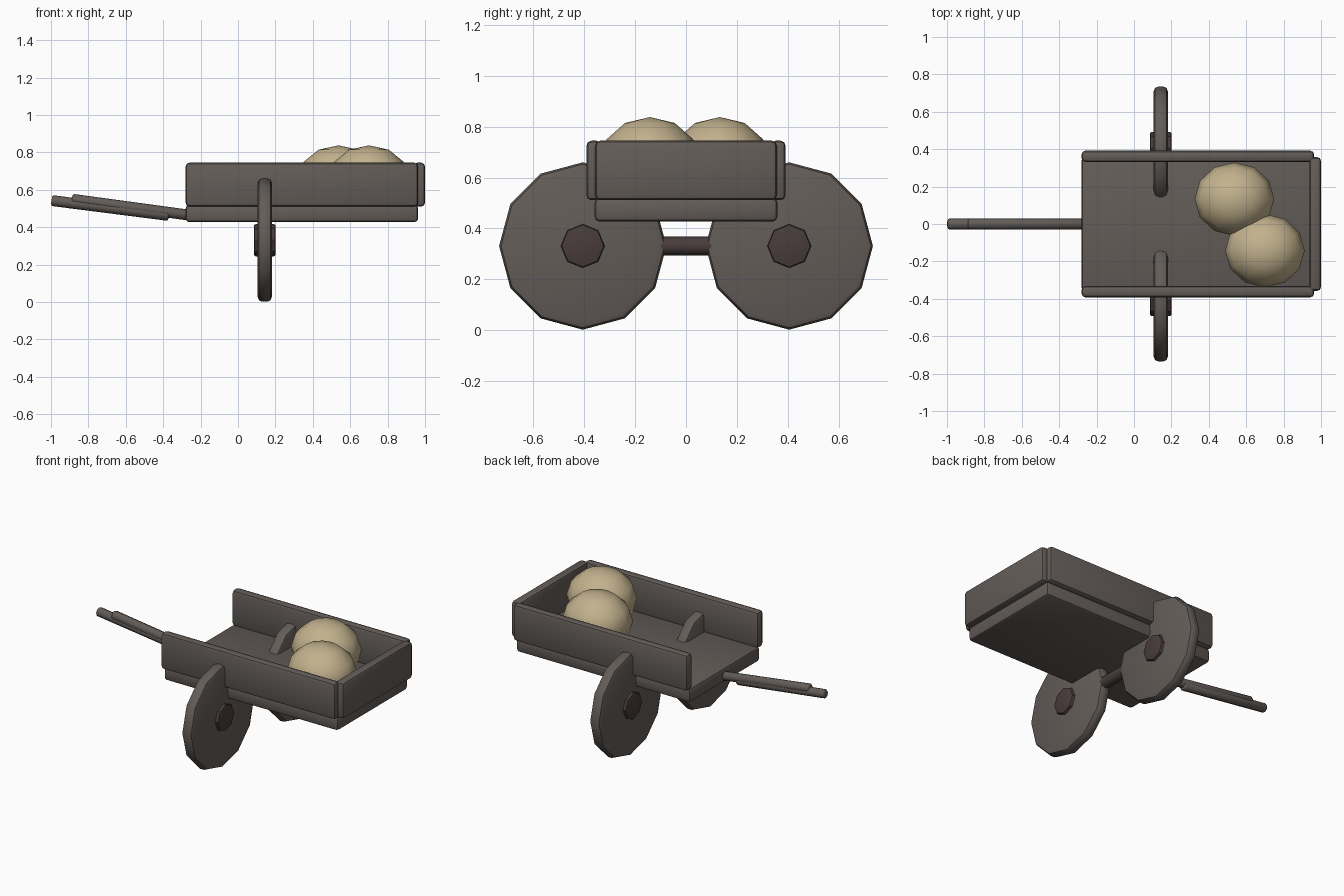
import bpy, bmesh, math
from mathutils import Matrix, Vector

if "Cube" in bpy.data.objects:
    bpy.data.objects.remove(bpy.data.objects["Cube"])


def material(name, rgb):
    m = bpy.data.materials.new(name)
    m.diffuse_color = (*rgb, 1)
    m.use_nodes = True
    m.node_tree.nodes["Principled BSDF"].inputs["Base Color"].default_value = m.diffuse_color
    return m


WOOD = material("weathered wood", (0.125, 0.108, 0.098))
DARK = material("dark hub brown", (0.066, 0.045, 0.045))
SACK = material("sack beige", (0.54, 0.44, 0.265))


def finish(name, bm, mat, bevel=0.0, angle=35):
    """Bevel the hard edges, smooth the rest and link the object."""
    if bevel:
        hard = [e for e in bm.edges if e.calc_face_angle(0) > math.radians(50)]
        bmesh.ops.bevel(bm, geom=hard, offset=bevel, segments=2, profile=0.5,
                        affect='EDGES', clamp_overlap=True)
    bmesh.ops.recalc_face_normals(bm, faces=bm.faces)
    me = bpy.data.meshes.new(name)
    bm.to_mesh(me)
    bm.free()
    me.materials.append(mat)
    me.shade_smooth()
    me.set_sharp_from_angle(angle=math.radians(angle))
    ob = bpy.data.objects.new(name, me)
    bpy.context.collection.objects.link(ob)
    return ob


def box(name, lo, hi, mat, bevel=0.02):
    lo, hi = Vector(lo), Vector(hi)
    bm = bmesh.new()
    bmesh.ops.create_cube(bm, size=1, matrix=Matrix.Translation((lo + hi) / 2)
                          @ Matrix.Diagonal((*(hi - lo), 1)))
    return finish(name, bm, mat, bevel)


def rod(name, a, b, radius, sides, mat, bevel=0.0, angle=35):
    """Cylinder from point a to point b, one corner pointing up."""
    a, b = Vector(a), Vector(b)
    rot = (b - a).to_track_quat('Z', 'Y').to_matrix().to_4x4()
    bm = bmesh.new()
    bmesh.ops.create_cone(bm, cap_ends=True, segments=sides, radius1=radius,
                          radius2=radius, depth=(b - a).length,
                          matrix=Matrix.Translation((a + b) / 2) @ rot)
    return finish(name, bm, mat, bevel, angle)


# Cart bed: floor, two side boards, end board
box("bed_floor", (-0.28, -0.36, 0.427), (0.963, 0.36, 0.52), WOOD)
for s, side in ((-1, "front"), (1, "back")):
    y0, y1 = sorted((s * 0.332, s * 0.392))
    box(f"{side}_side_board", (-0.28, y0, 0.511), (0.963, y1, 0.745), WOOD)
box("end_board", (0.937, -0.357, 0.511), (1.0, 0.357, 0.745), WOOD)

# Wheels and hubs face along x, joined by a cross axle
WX, WZ = 0.143, 0.331
for s, side in ((-1, "front"), (1, "back")):
    y = s * 0.406
    rod(f"{side}_wheel", (WX - 0.038, y, WZ), (WX + 0.038, y, WZ), 0.329, 12, WOOD, 0.025)
    rod(f"{side}_hub", (WX - 0.058, y, WZ), (WX + 0.058, y, WZ), 0.086, 8, DARK, 0.01)
rod("axle", (WX, -0.4, WZ), (WX, 0.4, WZ), 0.0375, 8, DARK, 0, 50)

# Handle: two overlapping slanted bars
rod("lower_handle_bar", (-0.997, 0, 0.543), (-0.37, 0, 0.463), 0.029, 8, WOOD, 0.01, 50)
rod("upper_handle_bar", (-0.888, 0, 0.550), (-0.24, 0, 0.462), 0.029, 8, WOOD, 0.01, 50)

# Sacks: squashed low-poly balls resting on the floor
for i, (x, y) in enumerate(((0.537, 0.133), (0.70, -0.142))):
    bm = bmesh.new()
    bmesh.ops.create_uvsphere(bm, u_segments=12, v_segments=6, radius=1,
                              matrix=Matrix.Translation((x, y, 0.664))
                              @ Matrix.Diagonal((0.213, 0.196, 0.174, 1)))
    finish(f"sack_{i + 1}", bm, SACK, 0, 60)
